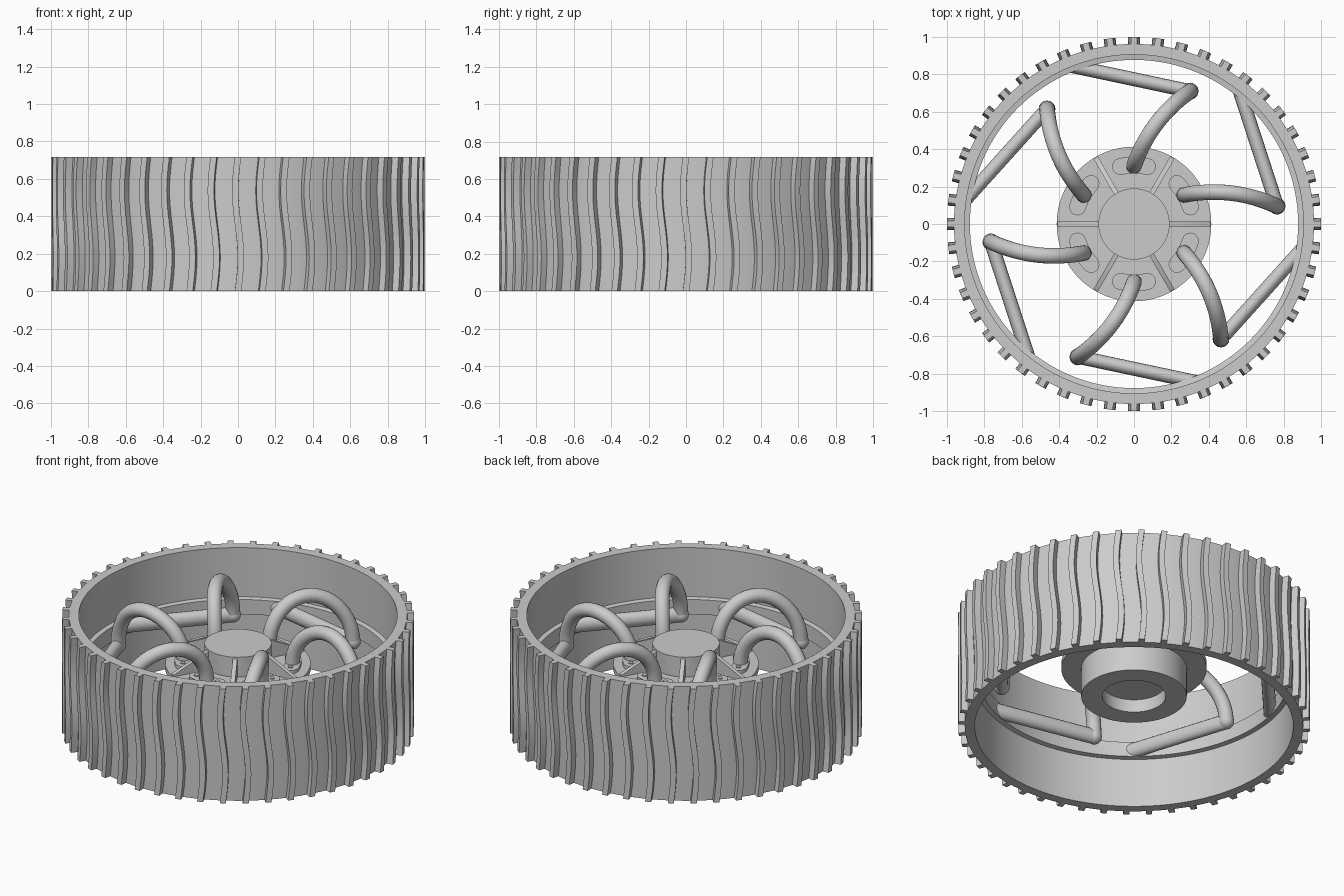
import bpy, bmesh, math
from mathutils import Vector, Matrix

if "Cube" in bpy.data.objects:
    bpy.data.objects.remove(bpy.data.objects["Cube"])

H = 0.717
grey = bpy.data.materials.new("plain_grey")
grey.diffuse_color = (0.6, 0.6, 0.6, 1)
grey.use_nodes = True
grey.node_tree.nodes["Principled BSDF"].inputs["Base Color"].default_value = grey.diffuse_color


def finish(name, bm, angle=35):
    bmesh.ops.recalc_face_normals(bm, faces=bm.faces)
    me = bpy.data.meshes.new(name)
    bm.to_mesh(me)
    bm.free()
    me.materials.append(grey)
    ob = bpy.data.objects.new(name, me)
    bpy.context.collection.objects.link(ob)
    bpy.ops.object.select_all(action='DESELECT')
    ob.select_set(True)
    bpy.context.view_layer.objects.active = ob
    bpy.ops.object.shade_smooth_by_angle(angle=math.radians(angle))
    return ob


def rings_to_mesh(bm, rings, loop=False, cap=True):
    vs = [[bm.verts.new(p) for p in r] for r in rings]
    n = len(vs[0])
    for i in range(len(vs) if loop else len(vs) - 1):
        a, b = vs[i], vs[(i + 1) % len(vs)]
        for j in range(n):
            k = (j + 1) % n
            bm.faces.new((a[j], a[k], b[k], b[j]))
    if cap and not loop:
        bm.faces.new(vs[0])
        bm.faces.new(vs[-1])


def polar(r, a, z):
    return Vector((r * math.cos(a), r * math.sin(a), z))


def lathe(name, profile, seg=128):
    # closed (r, z) profile off the axis, or a solid if it is capped at r = 0
    bm = bmesh.new()
    rings = [[polar(r, 2 * math.pi * i / seg, z) for r, z in profile] for i in range(seg)]
    rings_to_mesh(bm, rings, loop=True)
    bmesh.ops.remove_doubles(bm, verts=bm.verts, dist=1e-5)
    bmesh.ops.dissolve_degenerate(bm, edges=bm.edges, dist=1e-6)
    return finish(name, bm)


def prism(bm, pts, z0, z1):
    rings_to_mesh(bm, [[Vector((x, y, z)) for x, y in pts] for z in (z0, z1)])


def tube(bm, path, rw, rh, seg=16):
    # sweep an ellipse along a path, keeping a side vector close to the previous one
    side, rings = None, []
    for i, p in enumerate(path):
        t = (path[min(i + 1, len(path) - 1)] - path[max(i - 1, 0)]).normalized()
        if side is None:
            chord = path[-1] - path[0]
            side = Vector((-chord.y, chord.x, 0))
        side = (side - t * side.dot(t)).normalized()
        up = t.cross(side)
        rings.append([p + side * rw * math.cos(2 * math.pi * j / seg)
                      + up * rh * math.sin(2 * math.pi * j / seg) for j in range(seg)])
    rings_to_mesh(bm, rings)


# rim with an inner lip at mid height
lathe("rim", [(0.962, 0), (0.962, H), (0.905, H), (0.905, 0.41), (0.877, 0.405),
              (0.877, 0.312), (0.905, 0.307), (0.905, 0)], 144)

# wavy tread bars
bm = bmesh.new()
for k in range(48):
    a0 = 2 * math.pi * k / 48
    rings = []
    for i in range(17):
        z = H * i / 16
        off = 0.015 * math.sin(2 * math.pi * i / 16)
        rot = Matrix.Rotation(a0 + off, 3, 'Z')
        rings.append([rot @ Vector((x, y, z)) for x, y in
                      ((0.955, -0.017), (1.0, -0.017), (1.0, 0.017), (0.955, 0.017))])
    rings_to_mesh(bm, rings)
finish("tread_bars", bm)

# hub: cap, flange and drum with a recess below
lathe("hub", [(0, 0.54), (0.19, 0.54), (0.19, 0.415), (0.413, 0.415), (0.413, 0.38),
              (0.30, 0.38), (0.30, 0.20), (0.18, 0.20), (0.18, 0.28), (0, 0.28)], 96)

# sloped ribs on the flange
bm = bmesh.new()
for k in range(6):
    rot = Matrix.Rotation(math.radians(60 * k), 3, 'Z')
    prof = [(0.17, 0.40), (0.41, 0.40), (0.41, 0.425), (0.19, 0.53), (0.17, 0.53)]
    rings_to_mesh(bm, [[rot @ Vector((r, y, z)) for r, z in prof] for y in (-0.013, 0.013)])
finish("hub_ribs", bm)

# curved mounting pads with bolts
bm = bmesh.new()
for k in range(6):
    c = math.radians(30 + 60 * k)
    R, w, da = 0.315, 0.045, 0.23
    pts = [polar(R + w, c - da + 2 * da * i / 8, 0) for i in range(9)]
    for s, steps in ((1, range(1, 8)),):
        e = polar(R, c + da, 0)
        pts += [e + polar(w, c + da + math.pi * i / 8, 0) for i in steps]
    pts += [polar(R - w, c + da - 2 * da * i / 8, 0) for i in range(9)]
    e = polar(R, c - da, 0)
    pts += [e + polar(w, c - da + math.pi + math.pi * i / 8, 0) for i in range(1, 8)]
    prism(bm, [(p.x, p.y) for p in pts], 0.40, 0.435)
    for s in (-1, 1):
        e = polar(R, c + s * da, 0)
        ring = [e + polar(0.014, 2 * math.pi * i / 12, 0) for i in range(12)]
        prism(bm, [(p.x, p.y) for p in ring], 0.43, 0.441)
finish("mounting_pads", bm)

# arched spokes and straight struts back to the rim
arch, strut = bmesh.new(), bmesh.new()
start, tip, end = Vector((0, 0.31, 0)), Vector((0.30, 0.71, 0)), Vector((-0.36, 0.85, 0))
chord = tip - start
bow = Vector((-chord.y, chord.x, 0)).normalized() * 0.04
for k in range(6):
    rot = Matrix.Rotation(math.radians(60 * k), 3, 'Z')
    path = []
    for i in range(25):
        t = i / 24
        s = (1 - math.cos(math.pi * t)) / 2
        p = start + chord * s + bow * 4 * s * (1 - s)
        p.z = 0.425 - 0.065 * t + 0.275 * math.sin(math.pi * t)
        path.append(rot @ p)
    tube(arch, path, 0.042, 0.042)
    a, b = rot @ tip, rot @ end
    a.z = b.z = 0.36
    tube(strut, [a, b], 0.037, 0.046)
    # rounded elbow where arch and strut meet
    bmesh.ops.create_uvsphere(strut, u_segments=16, v_segments=10, radius=0.045,
                              matrix=Matrix.Translation(a))
finish("arched_spokes", arch, 50)
finish("spoke_struts", strut, 50)
